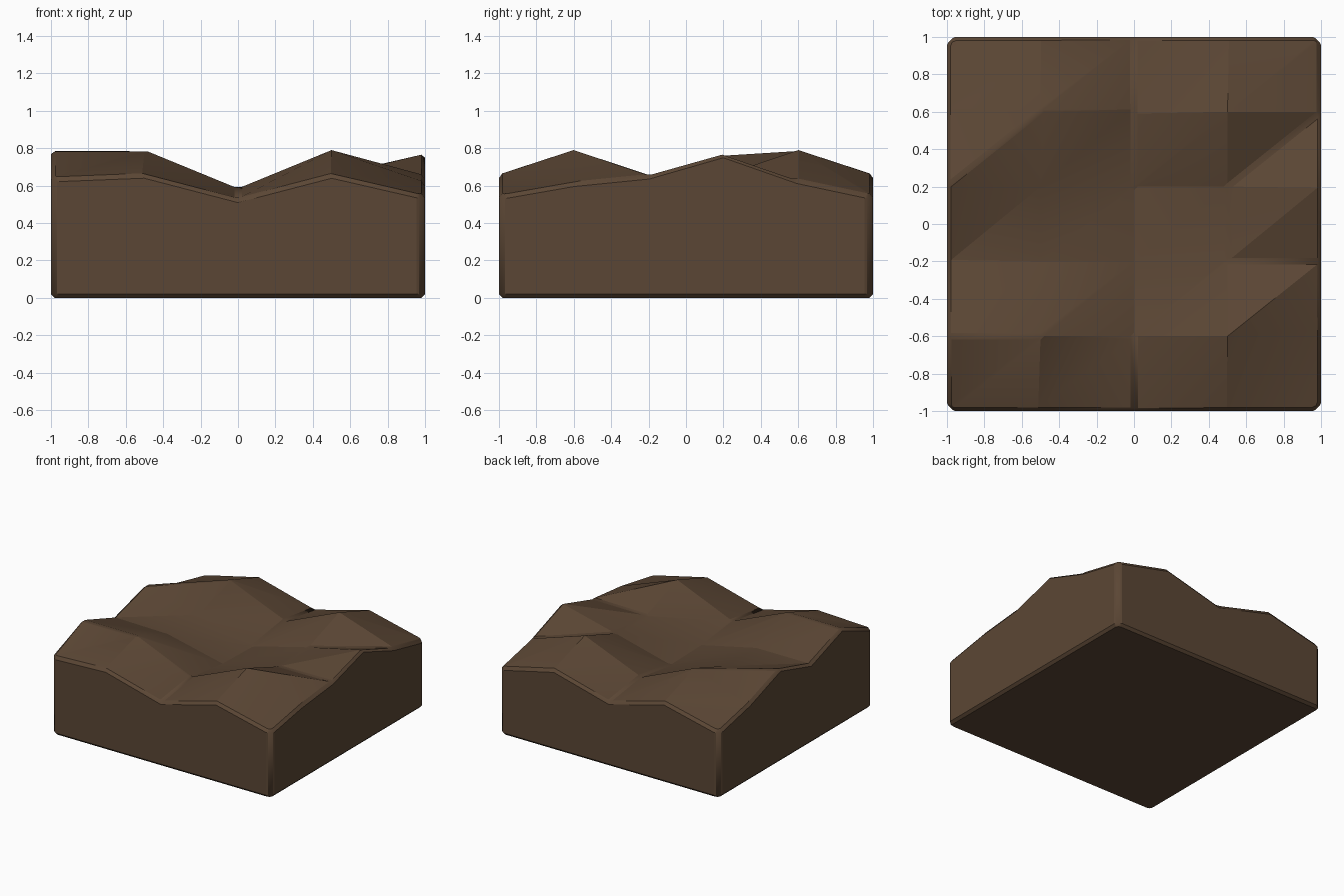
import bpy, bmesh

if "Cube" in bpy.data.objects:
    bpy.data.objects.remove(bpy.data.objects["Cube"])

# Height field of the ground: rows run front to back, columns left to right
XS = [-1, -0.5, 0, 0.5, 1]
YS = [-1, -0.6, -0.2, 0.2, 0.6, 1]
HEIGHTS = [
    [0.64, 0.66, 0.53, 0.66, 0.545],
    [0.79, 0.79, 0.585, 0.79, 0.615],
    [0.655, 0.65, 0.54, 0.65, 0.655],
    [0.765, 0.655, 0.53, 0.655, 0.77],
    [0.63, 0.79, 0.585, 0.79, 0.63],
    [0.545, 0.66, 0.53, 0.66, 0.545],
]
NX, NY = len(XS), len(YS)

bm = bmesh.new()
top = [[bm.verts.new((x, y, HEIGHTS[j][i])) for i, x in enumerate(XS)]
       for j, y in enumerate(YS)]

# Faceted top surface
for j in range(NY - 1):
    for i in range(NX - 1):
        a, b, c, d = top[j][i], top[j][i + 1], top[j + 1][i + 1], top[j + 1][i]
        bm.faces.new((a, b, c))
        bm.faces.new((a, c, d))

# Straight side walls and flat base
corners = [bm.verts.new((x, y, 0)) for x, y in ((-1, -1), (1, -1), (1, 1), (-1, 1))]
rims = [top[0], [r[-1] for r in top], top[-1][::-1], [r[0] for r in top][::-1]]
for k, rim in enumerate(rims):
    bm.faces.new([corners[k], corners[(k + 1) % 4]] + rim[::-1])
bm.faces.new(corners[::-1])
bmesh.ops.recalc_face_normals(bm, faces=bm.faces)

# Chamfered upright corners and rim
def on_wall(e):
    a, b = (v.co for v in e.verts)
    same_wall = any(abs(a[k]) > 0.99 and abs(a[k] - b[k]) < 1e-4 for k in (0, 1))
    return same_wall and max(a.z, b.z) > 0.1

upright = [e for e in bm.edges if on_wall(e) and min(v.co.z for v in e.verts) < 0.01]
bmesh.ops.bevel(bm, geom=upright, offset=0.045, segments=2, profile=0.5,
                affect='EDGES', clamp_overlap=True)

mesh = bpy.data.meshes.new("ground_block")
bm.to_mesh(mesh)
bm.free()
ground = bpy.data.objects.new("ground_block", mesh)
bpy.context.collection.objects.link(ground)

# Narrow chamfers along the sharper ridges and rim
bevel = ground.modifiers.new("edge_chamfer", 'BEVEL')
bevel.width = 0.02
bevel.segments = 1
bevel.limit_method = 'ANGLE'
bevel.angle_limit = 0.61

# Earth colour
earth = bpy.data.materials.new("earth")
earth.diffuse_color = (0.105, 0.062, 0.035, 1)
earth.use_nodes = True
earth.node_tree.nodes["Principled BSDF"].inputs["Base Color"].default_value = earth.diffuse_color
mesh.materials.append(earth)

bpy.context.view_layer.objects.active = ground
ground.select_set(True)
bpy.ops.object.shade_smooth_by_angle(angle=0.3)
